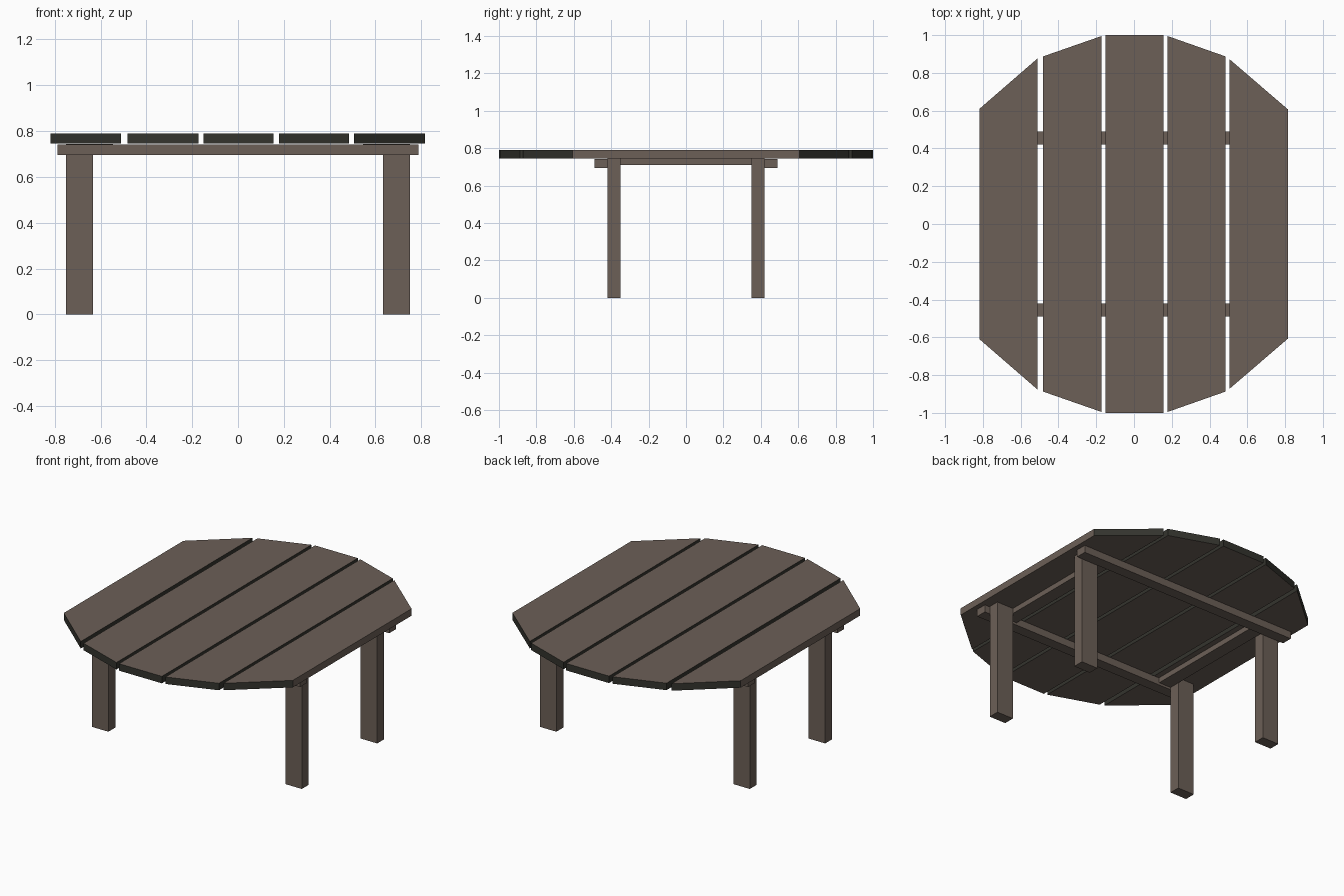
import bpy, bmesh

if "Cube" in bpy.data.objects:
    bpy.data.objects.remove(bpy.data.objects["Cube"])


def make_material(name, rgb):
    m = bpy.data.materials.new(name)
    m.diffuse_color = (*rgb, 1.0)
    m.use_nodes = True
    m.node_tree.nodes["Principled BSDF"].inputs["Base Color"].default_value = m.diffuse_color
    return m


WOOD = make_material("brown wood", (0.150, 0.116, 0.095))
DARK = make_material("dark cut edge", (0.034, 0.034, 0.027))


def prism(name, outline, z0, z1):
    """Extrude a flat outline (counter-clockwise) from z0 to z1."""
    bm = bmesh.new()
    face = bm.faces.new([bm.verts.new((x, y, z0)) for x, y in outline])
    top = bmesh.ops.extrude_face_region(bm, geom=[face])
    for v in top["geom"]:
        if isinstance(v, bmesh.types.BMVert):
            v.co.z = z1
    bmesh.ops.recalc_face_normals(bm, faces=bm.faces)
    mesh = bpy.data.meshes.new(name)
    bm.to_mesh(mesh)
    bm.free()
    mesh.materials.append(WOOD)
    mesh.materials.append(DARK)
    obj = bpy.data.objects.new(name, mesh)
    bpy.context.collection.objects.link(obj)
    return obj


def box(name, x0, x1, y0, y1, z0, z1):
    return prism(name, [(x0, y0), (x1, y0), (x1, y1), (x0, y1)], z0, z1)


# table top planks: x range and half length at each side
planks = [
    (-0.818, -0.510, 0.61, 0.877),
    (-0.482, -0.172, 0.887, 0.995),
    (-0.150, 0.156, 1.0, 1.0),
    (0.178, 0.485, 0.995, 0.887),
    (0.506, 0.816, 0.872, 0.606),
]
for i, (x0, x1, h0, h1) in enumerate(planks):
    plank = prism(f"top_plank_{i + 1}",
                  [(x0, -h0), (x1, -h1), (x1, h1), (x0, h0)], 0.745, 0.79)
    # cut ends and gap sides are dark, the two outermost sides stay brown
    for p in plank.data.polygons:
        outermost = abs(p.center.x) > 0.81 and abs(p.normal.x) > 0.99
        if abs(p.normal.z) < 0.5 and not outermost:
            p.material_index = 1

# cross bars outside the legs
for side, y0, y1 in (("front", -0.49, -0.42), ("back", 0.42, 0.49)):
    box(f"{side}_cross_bar", -0.787, 0.787, y0, y1, 0.695, 0.742)

# legs and the thin rails beside them
for side, sx in (("left", -1), ("right", 1)):
    xa, xb = sorted((sx * 0.632, sx * 0.75))
    for end, y0, y1 in (("front", -0.42, -0.35), ("back", 0.35, 0.42)):
        box(f"{end}_{side}_leg", xa, xb, y0, y1, 0.0, 0.744)
    xa, xb = sorted((sx * 0.545, sx * 0.632))
    box(f"{side}_rail", xa, xb, -0.42, 0.42, 0.71, 0.744)
